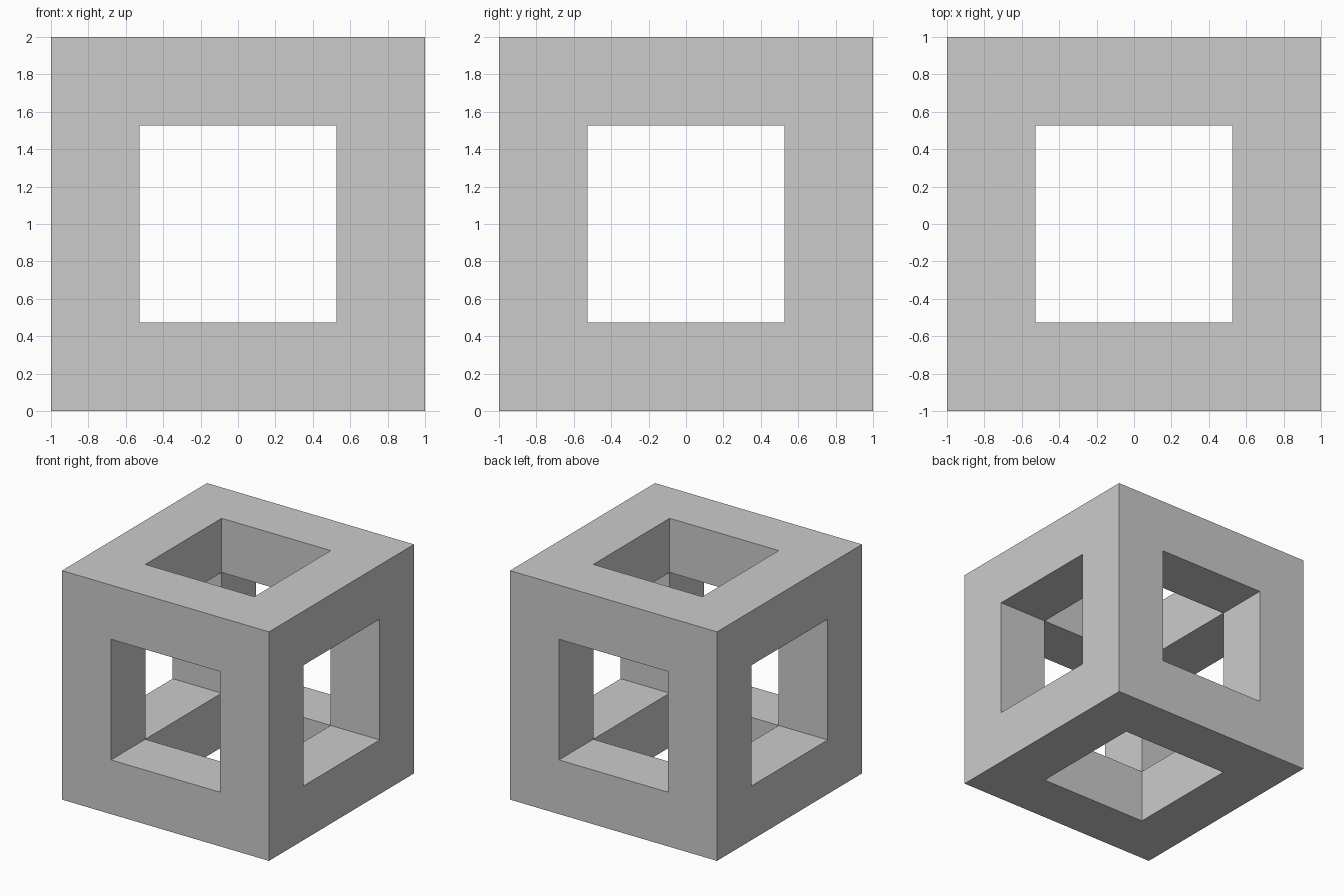
import bpy, bmesh
from mathutils import Matrix

if "Cube" in bpy.data.objects:
    bpy.data.objects.remove(bpy.data.objects["Cube"])

SIZE = 2.0
BAR = 0.473  # square bar thickness

bm = bmesh.new()
bmesh.ops.create_cube(bm, size=SIZE, matrix=Matrix.Translation((0, 0, SIZE / 2)))

# Square opening in every side of the cube
sides = bm.faces[:]
bmesh.ops.inset_individual(bm, faces=sides, thickness=BAR, use_even_offset=True)

# Push each opening inward by one bar thickness, so the tunnels meet at the inner corners
caps = bmesh.ops.extrude_discrete_faces(bm, faces=sides)["faces"]
for cap in caps:
    cap.normal_update()
    bmesh.ops.translate(bm, verts=cap.verts[:], vec=cap.normal * -BAR)

# Open the hollow centre and weld the tunnels together
bmesh.ops.delete(bm, geom=caps, context='FACES')
bmesh.ops.remove_doubles(bm, verts=bm.verts[:], dist=0.001)
bmesh.ops.recalc_face_normals(bm, faces=bm.faces[:])

mesh = bpy.data.meshes.new("cube_frame")
bm.to_mesh(mesh)
bm.free()
frame = bpy.data.objects.new("cube_frame", mesh)
bpy.context.collection.objects.link(frame)
